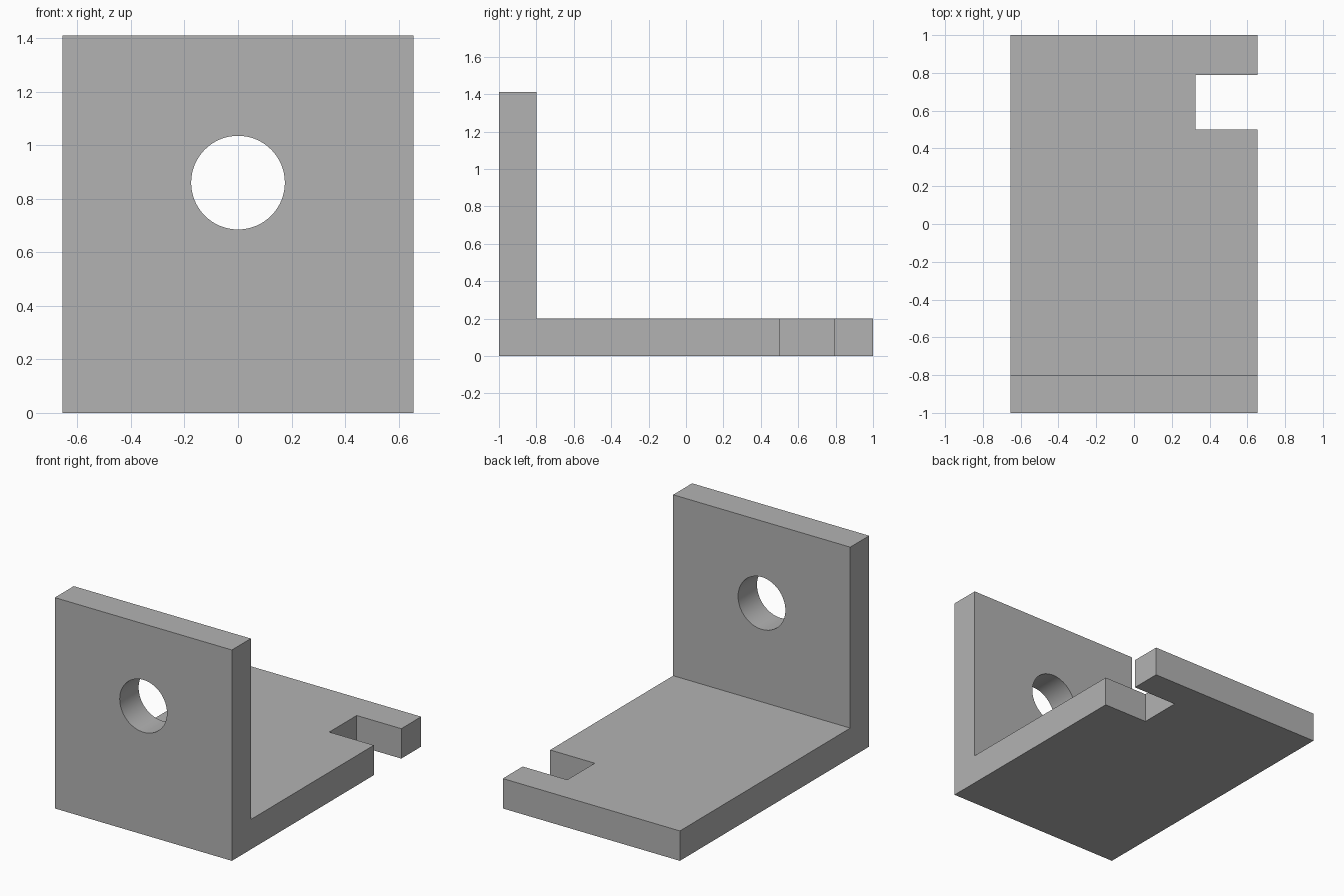
import bpy
import bmesh
import math

cube = bpy.data.objects.get("Cube")
if cube:
    bpy.data.objects.remove(cube, do_unlink=True)

HALF_WIDTH, HEIGHT, THICK = 0.655, 1.41, 0.2

grey = bpy.data.materials.new("plain_grey")
grey.use_nodes = True
colour = (0.45, 0.45, 0.45, 1)
grey.diffuse_color = colour
grey.node_tree.nodes["Principled BSDF"].inputs["Base Color"].default_value = colour


def activate(obj):
    bpy.ops.object.select_all(action="DESELECT")
    obj.select_set(True)
    bpy.context.view_layer.objects.active = obj


def cut(target, cutter):
    """Subtract the cutter from the target, then discard it."""
    cutter.hide_render = True
    mod = target.modifiers.new("cut", "BOOLEAN")
    mod.operation = "DIFFERENCE"
    mod.solver = "EXACT"
    mod.object = cutter
    activate(target)
    bpy.ops.object.modifier_apply(modifier=mod.name)
    bpy.data.objects.remove(cutter, do_unlink=True)


# L-shaped bracket: side profile extruded across the width
profile = [(-1, 0), (1, 0), (1, THICK), (THICK - 1, THICK),
           (THICK - 1, HEIGHT), (-1, HEIGHT)]
bm = bmesh.new()
face = bm.faces.new([bm.verts.new((-HALF_WIDTH, y, z)) for y, z in profile])
side = bmesh.ops.extrude_face_region(bm, geom=[face])
bmesh.ops.translate(bm, vec=(2 * HALF_WIDTH, 0, 0),
                    verts=[v for v in side["geom"] if isinstance(v, bmesh.types.BMVert)])
bmesh.ops.recalc_face_normals(bm, faces=bm.faces)
mesh = bpy.data.meshes.new("angle_bracket")
bm.to_mesh(mesh)
bm.free()
mesh.materials.append(grey)
bracket = bpy.data.objects.new("angle_bracket", mesh)
bpy.context.collection.objects.link(bracket)

# Round hole through the upright plate
bpy.ops.mesh.primitive_cylinder_add(vertices=64, radius=0.175, depth=0.5,
                                    location=(0, -0.9, 0.86),
                                    rotation=(math.pi / 2, 0, 0))
hole = bpy.context.object
hole.name = "hole_cutter"
hole.data.materials.append(grey)
cut(bracket, hole)

# Rectangular slot in the left edge of the base plate
x0, x1, y0, y1 = 0.325, 0.9, 0.5, 0.79
bpy.ops.mesh.primitive_cube_add(size=1, location=((x0 + x1) / 2, (y0 + y1) / 2, 0.1))
slot = bpy.context.object
slot.name = "slot_cutter"
slot.scale = (x1 - x0, y1 - y0, 0.6)
slot.data.materials.append(grey)
cut(bracket, slot)

activate(bracket)
bpy.ops.object.shade_smooth_by_angle(angle=math.radians(30))
